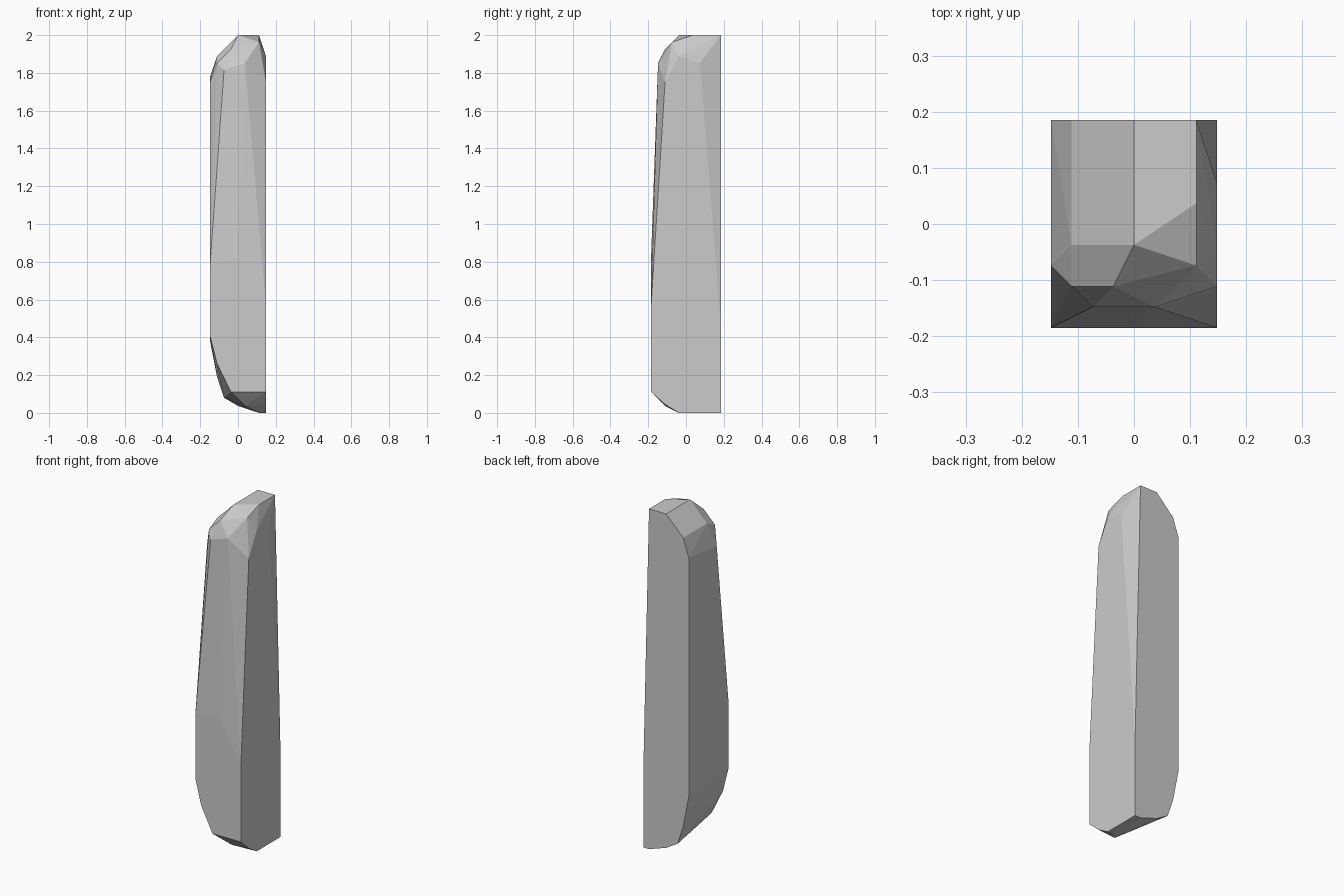
import bpy, bmesh, math

# Faceted standing stone: the hull of its cut corners, grouped by region
top = [(0, -.037, 2), (0, .185, 2), (.111, .185, 2), (.111, .037, 2)]
shoulder = [
    (.111, -.074, 1.963), (-.037, -.111, 1.926), (-.111, -.037, 1.889),
    (-.111, .185, 1.889), (-.111, -.111, 1.852), (.037, -.148, 1.852),
    (-.074, -.148, 1.815), (.148, -.037, 1.889), (.148, .074, 1.852),
    (.148, -.111, 1.75), (-.148, -.074, 1.75), (-.148, .185, 1.78),
]
body = [(-.148, -.185, .78), (0, -.185, .82), (.148, -.185, .56), (.148, .185, .45)]
foot = [
    (-.148, -.185, .407), (-.111, -.185, .26), (-.037, -.185, .111),
    (.148, -.185, .111), (.037, -.111, .037), (.148, -.111, .045),
    (-.148, .185, .38), (-.111, .185, .19), (-.074, .185, .08),
    (0, .185, .037), (.111, .185, 0), (.148, .185, 0),
    (.148, -.037, 0), (.111, -.037, 0),
]

bm = bmesh.new()
for p in top + shoulder + body + foot:
    bm.verts.new(p)
hull = bmesh.ops.convex_hull(bm, input=bm.verts)
spare = {v for v in hull["geom_interior"] + hull["geom_unused"]
         if isinstance(v, bmesh.types.BMVert)}
bmesh.ops.delete(bm, geom=list(spare), context='VERTS')

# Merge coplanar triangles into clean flat facets
bmesh.ops.dissolve_limit(bm, angle_limit=math.radians(.5), verts=bm.verts, edges=bm.edges)
bmesh.ops.recalc_face_normals(bm, faces=bm.faces)

mesh = bpy.data.meshes.new("standing_stone")
bm.to_mesh(mesh)
bm.free()
bpy.context.collection.objects.link(bpy.data.objects.new("standing_stone", mesh))
